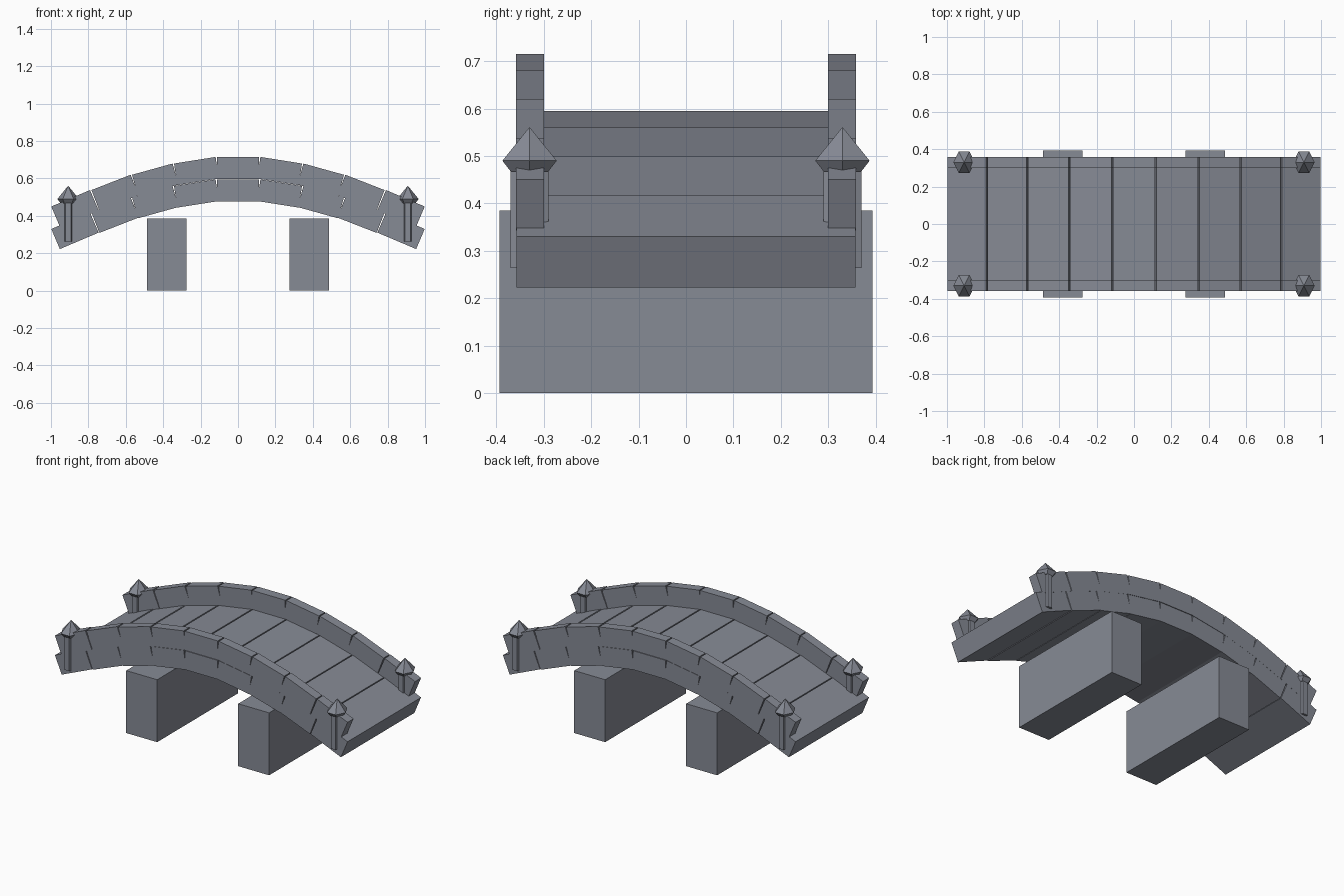
import bpy, bmesh, math
from mathutils import Matrix, Vector

if "Cube" in bpy.data.objects:
    bpy.data.objects.remove(bpy.data.objects["Cube"])

stone = bpy.data.materials.new("grey_stone")
stone.diffuse_color = (0.24, 0.256, 0.30, 1)
stone.use_nodes = True
stone.node_tree.nodes["Principled BSDF"].inputs["Base Color"].default_value = stone.diffuse_color


def finish(name, bm):
    mesh = bpy.data.meshes.new(name)
    bmesh.ops.recalc_face_normals(bm, faces=bm.faces)
    bm.to_mesh(mesh)
    bm.free()
    mesh.materials.append(stone)
    obj = bpy.data.objects.new(name, mesh)
    bpy.context.collection.objects.link(obj)
    return obj


def add_box(bm, centre, size, tilt=0.0):
    m = (Matrix.Translation(centre) @ Matrix.Rotation(tilt, 4, 'Y')
         @ Matrix.Diagonal((*size, 1)))
    bmesh.ops.create_cube(bm, size=1, matrix=m)


# Arch layout: equal tilted slabs, laid outward from the crown with small gaps
LENGTH, THICK, GAP, CROWN = 0.225, 0.117, 0.0075, 0.595
slabs = [(Vector((0, 0, CROWN - THICK / 2)), 0.0)]
x, z = LENGTH / 2, CROWN
for degrees in (9, 15.5, 21.3, 23):
    a = math.radians(degrees)
    x += GAP
    along = Vector((math.cos(a), 0, -math.sin(a)))
    down = Vector((-math.sin(a), 0, -math.cos(a)))
    c = Vector((x, 0, z)) + along * LENGTH / 2 + down * THICK / 2
    slabs += [(c, a), (Vector((-c.x, 0, c.z)), -a)]
    x += along.x * LENGTH
    z += along.z * LENGTH


def arch(name, y, width, lift):
    bm = bmesh.new()
    for c, a in slabs:
        add_box(bm, c + Vector((0, y, lift)), (LENGTH, width, THICK), a)
    return finish(name, bm)


# Walkway, and the two side walls that repeat its arch one course higher
arch("deck", 0, 0.716, 0)
for side, y in (("front", -0.329), ("back", 0.329)):
    arch(side + "_parapet", y, 0.059, 0.12)

# Two supporting piers
for side, s in (("left", -1), ("right", 1)):
    bm = bmesh.new()
    add_box(bm, (s * 0.382, 0, 0.1925), (0.211, 0.786, 0.385))
    finish(side + "_pier", bm)


def add_cone(bm, r1, r2, z1, z2):
    bmesh.ops.create_cone(bm, cap_ends=True, segments=6, radius1=r1, radius2=r2,
                          depth=z2 - z1,
                          matrix=Matrix.Translation((0, 0, (z1 + z2) / 2))
                          @ Matrix.Rotation(math.pi / 2, 4, 'Z'))


# Six-sided corner posts with pointed caps
for sx, side in ((-1, "left"), (1, "right")):
    for sy, end in ((-1, "front"), (1, "back")):
        shaft, cap = bmesh.new(), bmesh.new()
        add_cone(shaft, 0.0305, 0.0305, 0.264, 0.48)
        add_cone(cap, 0.040, 0.058, 0.467, 0.49)
        add_cone(cap, 0.058, 0.0, 0.49, 0.561)
        for bm, part, stretch in ((shaft, "post", 1.52), (cap, "post_cap", 1.14)):
            # hexagon points lie along x, slightly stretched across the bridge
            xs = [v.co.x for v in bm.verts]
            ys = [v.co.y for v in bm.verts]
            if max(xs) < max(ys):
                bmesh.ops.rotate(bm, verts=bm.verts,
                                 matrix=Matrix.Rotation(math.pi / 2, 3, 'Z'))
            bmesh.ops.scale(bm, verts=bm.verts, vec=(1, stretch, 1))
            bmesh.ops.translate(bm, verts=bm.verts, vec=(sx * 0.908, sy * 0.33, 0))
            finish(f"{end}_{side}_{part}", bm)
